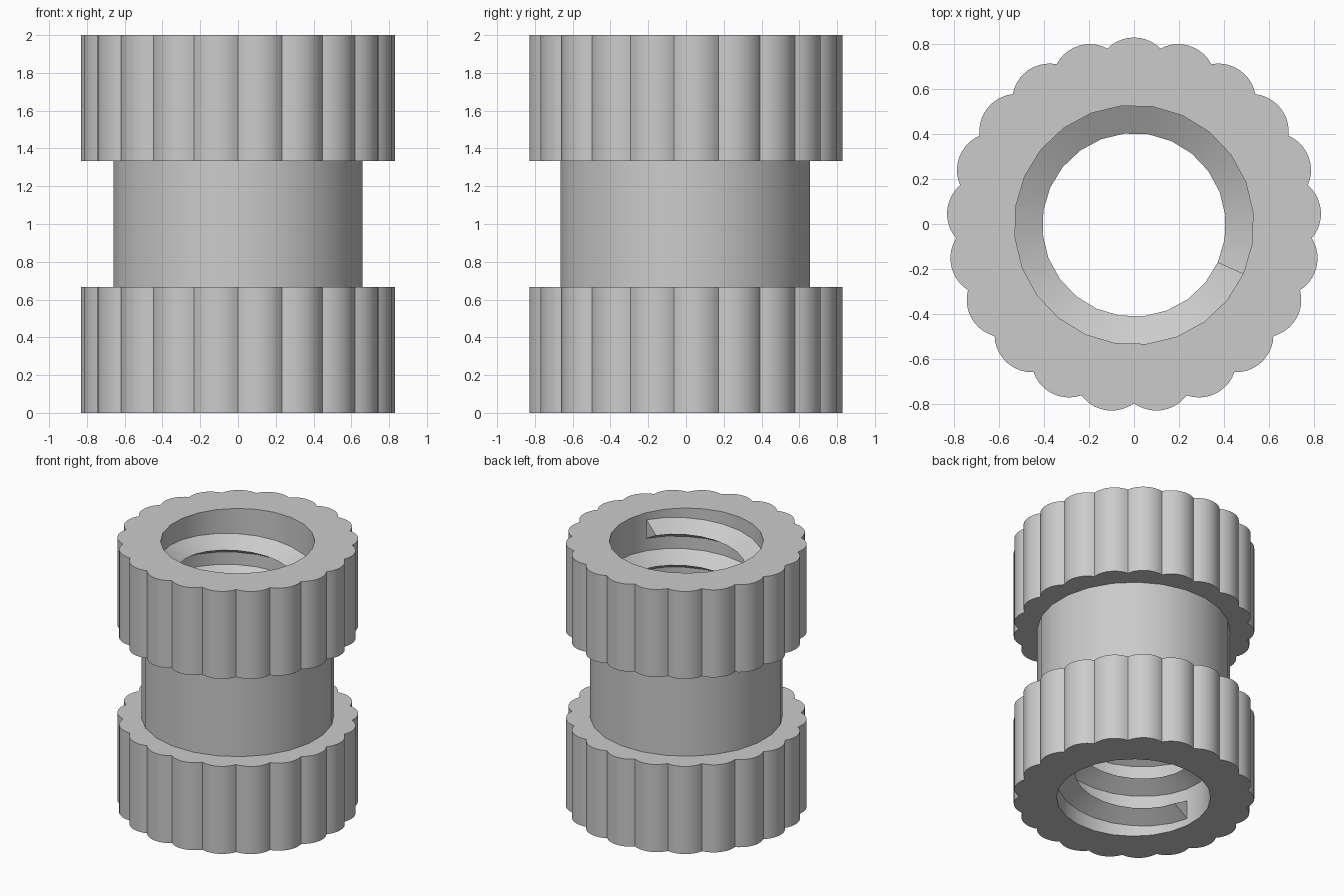
import bpy, bmesh
from math import sin, cos, pi, radians, hypot, atan2

cube = bpy.data.objects.get("Cube")
if cube:
    bpy.data.objects.remove(cube, do_unlink=True)

HEIGHT, BAND = 2.0, 0.667          # overall height, height of each knurled band
LOBES, LOBE_R, NECK_R = 21, 0.167, 0.666
BORE_R, CREST_R, SIDES = 0.532, 0.408, 24
SHIFT_Y = -0.004                   # centres the odd lobe count

grey = bpy.data.materials.new("plain_grey")
grey.use_nodes = True
grey.diffuse_color = (0.6, 0.6, 0.6, 1)
grey.node_tree.nodes["Principled BSDF"].inputs["Base Color"].default_value = (0.6, 0.6, 0.6, 1)


def circle(radius, phase):
    angles = [radians(phase) + 2 * pi * i / SIDES for i in range(SIDES)]
    return [(radius * cos(a), radius * sin(a)) for a in angles]


def scallops(steps=10):
    """Outline of overlapping round lobes, with one lobe at the back."""
    half = pi / LOBES
    # Angle on the lobe circle where it meets its neighbour
    meet = half + pi / 2 - half
    reach = NECK_R * cos(half) + (LOBE_R**2 - (NECK_R * sin(half))**2) ** 0.5
    nx, ny = reach * cos(half), reach * sin(half)
    meet = atan2(ny, nx - NECK_R)
    points = []
    for k in range(LOBES):
        mid = pi / 2 + 2 * half * k
        for i in range(steps):
            a = mid - meet + 2 * meet * i / steps
            points.append((NECK_R * cos(mid) + LOBE_R * cos(a),
                           NECK_R * sin(mid) + LOBE_R * sin(a)))
    return points


def loop(bm, outline, z):
    verts = [bm.verts.new((x, y, z)) for x, y in outline]
    return verts, [bm.edges.new((verts[i - 1], verts[i])) for i in range(len(verts))]


def wall(bm, low, high):
    for i in range(len(low)):
        bm.faces.new((low[i - 1], low[i], high[i], high[i - 1]))


def finish(bm, name, inward=False):
    bmesh.ops.recalc_face_normals(bm, faces=bm.faces)
    if inward:
        # The bore wall must face the axis
        face = next(iter(bm.faces))
        c = face.calc_center_median()
        if face.normal.x * c.x + face.normal.y * c.y > 0:
            bmesh.ops.reverse_faces(bm, faces=bm.faces)
    mesh = bpy.data.meshes.new(name)
    bm.to_mesh(mesh)
    bm.free()
    mesh.materials.append(grey)
    obj = bpy.data.objects.new(name, mesh)
    obj.location.y = SHIFT_Y
    bpy.context.collection.objects.link(obj)
    bpy.ops.object.select_all(action='DESELECT')
    obj.select_set(True)
    bpy.context.view_layer.objects.active = obj
    bpy.ops.object.shade_smooth_by_angle(angle=radians(28))
    return obj


bore_outline = circle(BORE_R, 6)
neck_outline = circle(NECK_R, 7.5)


# Knurled bands: scalloped wall, end ring to the bore, shoulder ring to the neck
def knurled_band(name, z_end, z_shoulder):
    bm = bmesh.new()
    rims = []
    for z, hole in ((z_end, bore_outline), (z_shoulder, neck_outline)):
        verts, rim = loop(bm, scallops(), z)
        _, inner = loop(bm, hole, z)
        bmesh.ops.triangle_fill(bm, use_beauty=True, edges=rim + inner,
                                normal=(0, 0, 1))
        rims.append(verts)
    wall(bm, *rims)
    finish(bm, name)


knurled_band("lower_knurled_band", 0, BAND)
knurled_band("upper_knurled_band", HEIGHT, HEIGHT - BAND)


# Plain tubes: neck between the bands, and the bore
def tube(name, outline, z0, z1, inward=False):
    bm = bmesh.new()
    wall(bm, loop(bm, outline, z0)[0], loop(bm, outline, z1)[0])
    finish(bm, name, inward)


tube("neck", neck_outline, BAND, HEIGHT - BAND)
tube("bore_wall", bore_outline, 0, HEIGHT, inward=True)

# Internal thread: triangular ridge swept up a right-handed helix
bm = bmesh.new()
STEPS, Z_START, Z_END, HALF_ROOT = 178, 0.125, 1.875, 0.071
profile = ((BORE_R, -HALF_ROOT), (CREST_R, 0), (BORE_R, HALF_ROOT))
rows = []
for i in range(STEPS + 1):
    a = radians(186) + 2 * pi * i / SIDES
    z = Z_START + (Z_END - Z_START) * i / STEPS
    rows.append([bm.verts.new((r * cos(a), r * sin(a), z + dz)) for r, dz in profile])
bm.faces.new(rows[0])
bm.faces.new(reversed(rows[-1]))
for a, b in zip(rows, rows[1:]):
    for k in range(2):
        bm.faces.new((a[k], b[k], b[k + 1], a[k + 1]))
# Closed root behind the ridge keeps the normals reliable
for a, b in zip(rows, rows[1:]):
    bm.faces.new((a[2], b[2], b[0], a[0]))
bmesh.ops.recalc_face_normals(bm, faces=bm.faces)
finish(bm, "internal_thread")
